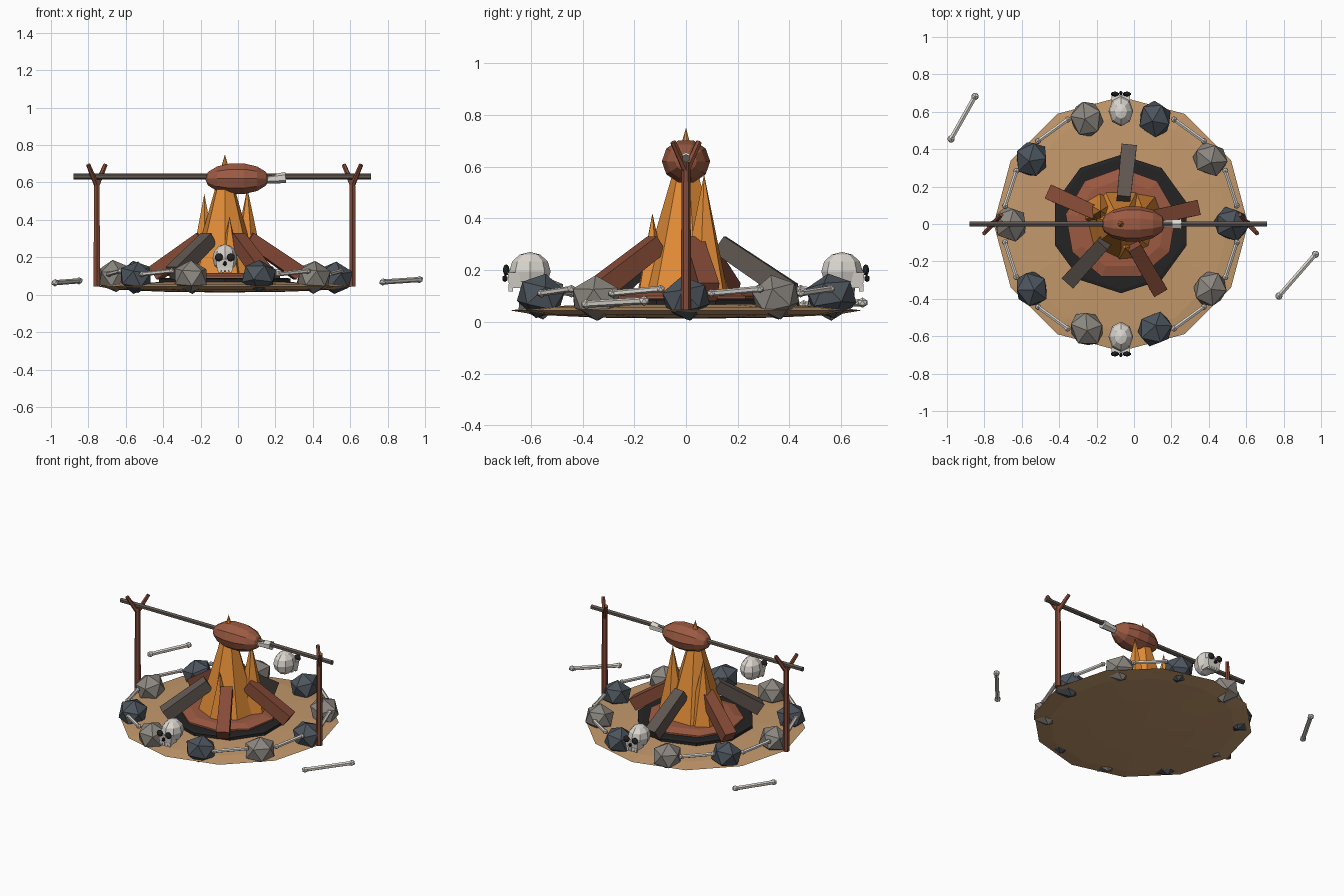
import bpy, bmesh, math, random
from mathutils import Vector, Matrix, Euler

if "Cube" in bpy.data.objects:
    bpy.data.objects.remove(bpy.data.objects["Cube"])

random.seed(4)
CX = -0.07  # fire centre in x


def mat(name, r, g, b):
    m = bpy.data.materials.new(name)
    m.diffuse_color = [(c / 255 / 12.92 if c < 11 else ((c / 255 + 0.055) / 1.055) ** 2.4)
                       for c in (r, g, b)] + [1]
    m.use_nodes = True
    m.node_tree.nodes["Principled BSDF"].inputs["Base Color"].default_value = m.diffuse_color
    return m


TAN = mat("tan_earth", 196, 153, 108)
BLACK = mat("soot_black", 36, 36, 37)
RED = mat("red_brown_wood", 134, 75, 55)
MEAT = mat("roast_brown", 156, 90, 66)
ORANGE = mat("flame_orange", 226, 140, 54)
GREYWOOD = mat("grey_wood", 96, 86, 80)
DARK = mat("dark_stone", 76, 84, 92)
GREY = mat("grey_stone", 140, 135, 128)
BONE = mat("bone_white", 218, 213, 206)


def finish(bm, name, material):
    bmesh.ops.recalc_face_normals(bm, faces=bm.faces)
    me = bpy.data.meshes.new(name)
    bm.to_mesh(me)
    bm.free()
    me.materials.append(material)
    ob = bpy.data.objects.new(name, me)
    bpy.context.collection.objects.link(ob)
    return ob


def add_rod(bm, a, b, r1, r2, sides=6, twist=0.0):
    a, b = Vector(a), Vector(b)
    d = b - a
    m = (Matrix.Translation((a + b) / 2) @ d.to_track_quat('Z', 'Y').to_matrix().to_4x4()
         @ Matrix.Rotation(twist, 4, 'Z'))
    bmesh.ops.create_cone(bm, cap_ends=True, segments=sides, radius1=r1, radius2=r2,
                          depth=d.length, matrix=m)


def add_box(bm, centre, size):
    bmesh.ops.create_cube(bm, size=1, matrix=Matrix.Translation(centre)
                          @ Matrix.Diagonal((*size, 1)))


def add_ball(bm, centre, size, sub=1, rot=(0, 0, 0)):
    bmesh.ops.create_icosphere(bm, subdivisions=sub, radius=1,
                               matrix=Matrix.Translation(centre)
                               @ Euler(rot).to_matrix().to_4x4() @ Matrix.Diagonal((*size, 1)))


def lathe(name, material, profile, sides, phase=0.0):
    """Closed low-poly turned shape around the fire centre."""
    bm = bmesh.new()
    rings = []
    for r, z in profile:
        rings.append([bm.verts.new((CX + r * math.cos(phase + math.tau * i / sides),
                                    r * math.sin(phase + math.tau * i / sides), z))
                      for i in range(sides)])
    for lo, hi in zip(rings, rings[1:]):
        for i in range(sides):
            j = (i + 1) % sides
            bm.faces.new((lo[i], lo[j], hi[j], hi[i]))
    bm.faces.new(rings[0][::-1])
    bm.faces.new(rings[-1])
    return finish(bm, name, material)


def polar(r, deg, z):
    a = math.radians(deg)
    return (CX + r * math.cos(a), r * math.sin(a), z)


# Ground, ash and ember discs
lathe("earth_mound", TAN, [(0.02, 0.012), (0.34, 0.016), (0.58, 0.027), (0.68, 0.044),
                           (0.58, 0.057), (0.34, 0.068), (0.02, 0.072)], 12)
lathe("ash_bed", BLACK, [(0.37, 0.045), (0.37, 0.085), (0.35, 0.09)], 10, math.radians(18))
lathe("ember_bed", MEAT, [(0.30, 0.06), (0.30, 0.10), (0.24, 0.115)], 9, math.radians(10))

# Flames: main cone and three smaller ones
for i, (x, y, r, h, n) in enumerate([(CX, 0, 0.19, 0.75, 7), (-0.045, -0.13, 0.07, 0.42, 5),
                                     (0.05, 0.07, 0.10, 0.57, 6), (-0.18, 0.07, 0.095, 0.54, 6)]):
    bm = bmesh.new()
    add_rod(bm, (x, y, 0.10), (x, y, h), r, 0.0, n, i * 0.7)
    finish(bm, f"flame_{i}", ORANGE)

# Leaning square logs
for i in range(5):
    a = 12 + 72 * i
    bm = bmesh.new()
    add_rod(bm, polar(0.405, a, 0.115), polar(0.13, a, 0.30), 0.058, 0.052, 4, math.pi / 4)
    finish(bm, f"log_{i}", GREYWOOD if i % 2 else RED)

# Ring of stones
for i in range(10):
    bm = bmesh.new()
    add_ball(bm, (0, 0, 0), (0.105, 0.095, 0.088), 1,
             (random.uniform(-.2, .2), random.uniform(-.2, .2), random.uniform(0, 6.28)))
    low = min(v.co.z for v in bm.verts)
    bmesh.ops.translate(bm, verts=bm.verts,
                        vec=Vector(polar(0.59, 36 * i, 0.004 + (i % 3) * 0.005 - low)))
    finish(bm, f"stone_{i}", GREY if i % 2 else DARK)


def bone(name, a, b, r, knob):
    bm = bmesh.new()
    add_rod(bm, a, b, r, r, 6)
    for p in (a, b):
        add_ball(bm, p, (knob, knob, knob * 0.9))
    finish(bm, name, BONE)


# Bones laid between the stones (skulls fill the front and back gaps)
for i in range(10):
    a = 18 + 36 * i
    if a not in (90, 270):
        bone(f"ring_bone_{i}", polar(0.627, a - 9, 0.11), polar(0.627, a + 9, 0.127),
             0.012, 0.018)
# Loose bones
bone("loose_bone_right", (0.775, -0.385, 0.068), (0.97, -0.162, 0.081), 0.014, 0.022)
bone("loose_bone_left", (-0.978, 0.455, 0.064), (-0.85, 0.682, 0.074), 0.014, 0.022)

# Skulls facing outward
for name, turn in (("front_skull", 0), ("back_skull", math.pi)):
    place = Matrix.Translation((CX, 0, 0)) @ Matrix.Rotation(turn, 4, 'Z')
    bm = bmesh.new()
    bmesh.ops.create_uvsphere(bm, u_segments=8, v_segments=6, radius=1,
                              matrix=Matrix.Translation((0, -0.603, 0.195))
                              @ Matrix.Diagonal((0.066, 0.08, 0.075, 1)))
    jaw = Matrix.Translation((0, -0.65, 0.16)) @ Matrix.Diagonal((1, 0.8, 1, 1))
    bmesh.ops.create_cone(bm, cap_ends=True, segments=4, radius1=0.058, radius2=0.07,
                          depth=0.06, matrix=jaw @ Matrix.Rotation(math.pi / 4, 4, 'Z'))
    for k in range(4):
        add_box(bm, (-0.03 + 0.02 * k, -0.677, 0.132), (0.016, 0.018, 0.028))
    finish(bm, name, BONE).matrix_world = place
    bm = bmesh.new()
    for x in (-0.032, 0.032):
        add_ball(bm, (x, -0.695, 0.2), (0.022, 0.013, 0.022), 2)
    add_ball(bm, (0, -0.7, 0.167), (0.011, 0.012, 0.014))
    finish(bm, name + "_eyes_and_nose", BLACK).matrix_world = place

# Forked posts
for name, x, s in (("left_post", -0.755, 1), ("right_post", 0.612, -1)):
    bm = bmesh.new()
    add_rod(bm, (x, 0, 0.045), (x, 0, 0.615), 0.02, 0.017, 6)
    for k in (-1, 1):
        add_rod(bm, (x, 0, 0.585), (x + 0.046 * k, 0.05 * k * s, 0.695), 0.015, 0.012, 6)
    finish(bm, name, RED)

# Spit rod
bm = bmesh.new()
add_rod(bm, (-0.88, 0, 0.632), (0.71, 0, 0.632), 0.016, 0.016, 6)
finish(bm, "spit_rod", GREYWOOD)

# Roast: faceted ellipsoid lying along x, with a bone stub
bm = bmesh.new()
bmesh.ops.create_uvsphere(bm, u_segments=10, v_segments=7, radius=1,
                          matrix=Matrix.Translation((-0.005, 0, 0.62))
                          @ Matrix.Diagonal((0.172, 0.096, 0.088, 1))
                          @ Matrix.Rotation(math.pi / 2, 4, 'Y'))
finish(bm, "roast", MEAT)
bm = bmesh.new()
add_rod(bm, (0.13, 0, 0.615), (0.255, 0, 0.626), 0.02, 0.03, 6)
finish(bm, "roast_bone", BONE)
